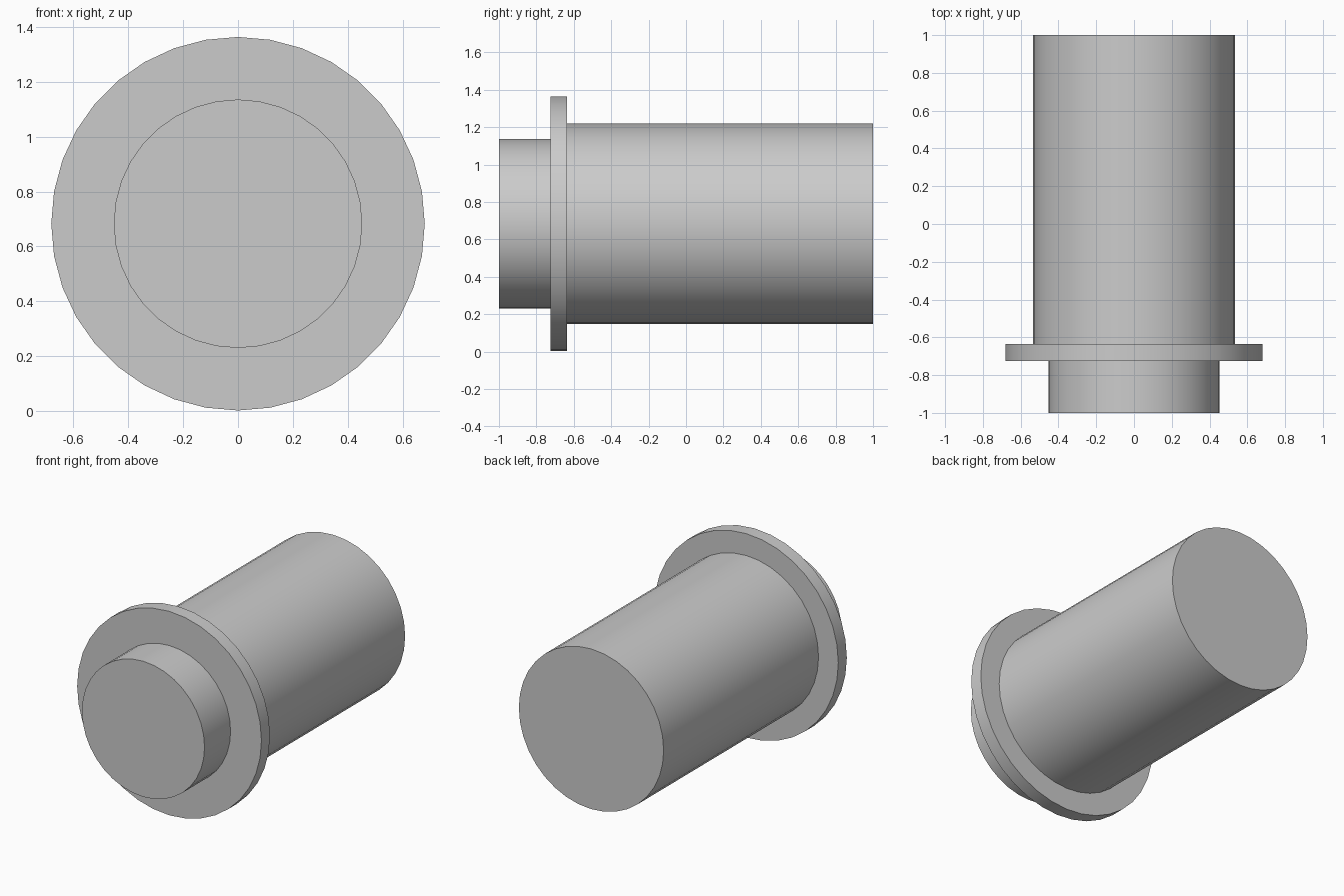
import bpy
import bmesh
import math
from mathutils import Matrix, Vector

cube = bpy.data.objects.get("Cube")
if cube:
    bpy.data.objects.remove(cube, do_unlink=True)

SIDES = 36
AXIS_HEIGHT = 0.683

grey = bpy.data.materials.new("plain_grey")
grey.use_nodes = True
colour = (0.6, 0.6, 0.6, 1)
grey.diffuse_color = colour
grey.node_tree.nodes["Principled BSDF"].inputs["Base Color"].default_value = colour

# Stepped half profile (radius, y): neck, flange, long barrel
profile = [(0, -1), (0.453, -1), (0.453, -0.725), (0.681, -0.725),
           (0.681, -0.635), (0.535, -0.635), (0.535, 1), (0, 1)]

# Revolve the profile around the y axis
bm = bmesh.new()
verts = [bm.verts.new((0, y, radius)) for radius, y in profile]
edges = [bm.edges.new(pair) for pair in zip(verts, verts[1:])]
bmesh.ops.spin(bm, geom=verts + edges, cent=(0, 0, 0), axis=(0, 1, 0),
               angle=math.tau, steps=SIDES, use_merge=True)
bmesh.ops.remove_doubles(bm, verts=bm.verts, dist=0.0001)
# Join the end fans into single flat caps
bmesh.ops.dissolve_verts(bm, verts=[v for v in bm.verts
                                    if Vector((v.co.x, v.co.z)).length < 0.01])
bmesh.ops.recalc_face_normals(bm, faces=bm.faces)
bmesh.ops.transform(bm, verts=bm.verts, matrix=Matrix.Translation((0, 0, AXIS_HEIGHT)))

mesh = bpy.data.meshes.new("flanged_pin")
bm.to_mesh(mesh)
bm.free()
mesh.materials.append(grey)
pin = bpy.data.objects.new("flanged_pin", mesh)
bpy.context.collection.objects.link(pin)

# Smooth round walls, sharp steps
bpy.ops.object.select_all(action="DESELECT")
pin.select_set(True)
bpy.context.view_layer.objects.active = pin
bpy.ops.object.shade_smooth_by_angle(angle=math.radians(30))
